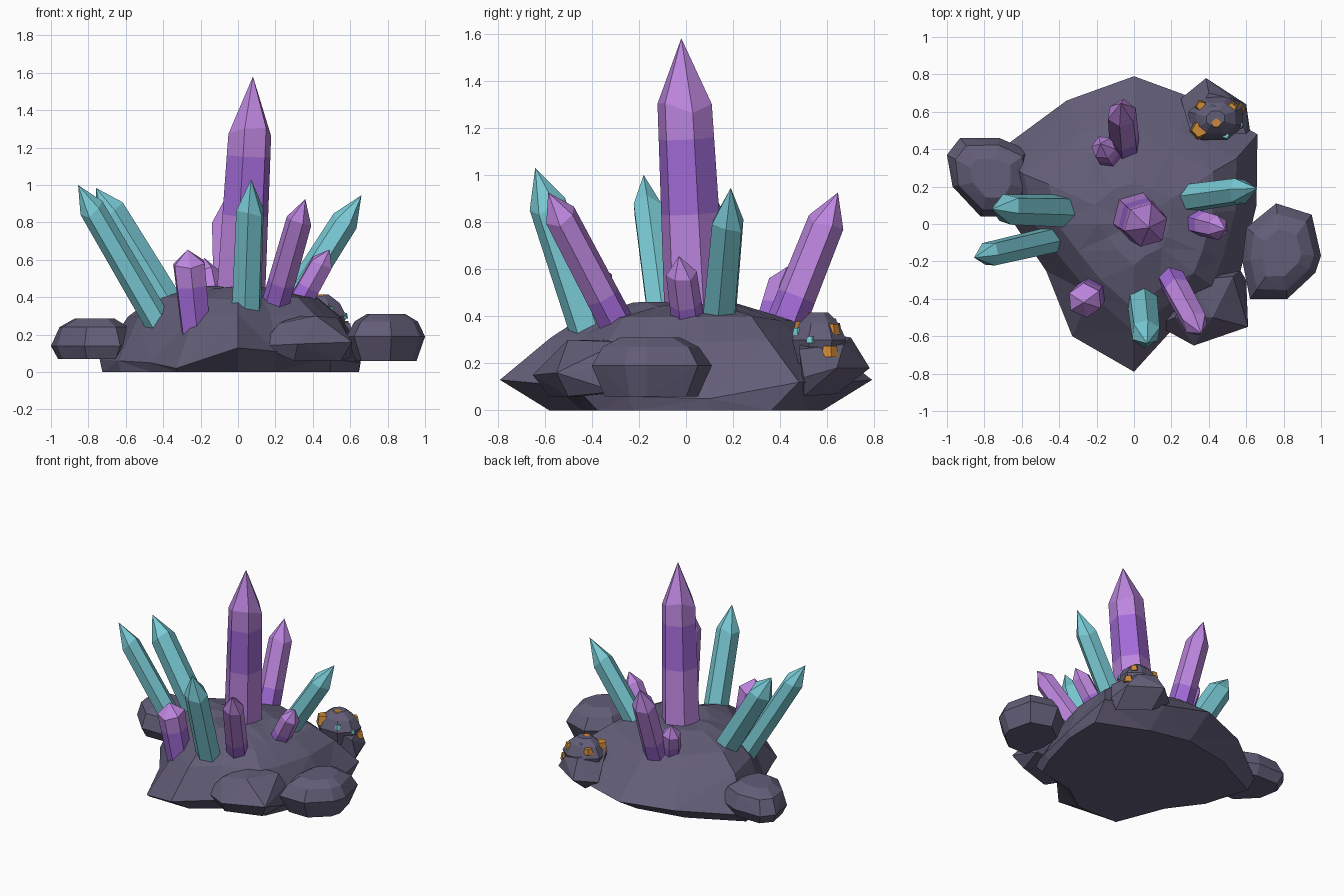
import bpy, bmesh, math, random
from mathutils import Vector, Quaternion

if "Cube" in bpy.data.objects:
    bpy.data.objects.remove(bpy.data.objects["Cube"])

random.seed(4)


def material(name, hexcode):
    rgb = [int(hexcode[i:i + 2], 16) / 255 for i in (0, 2, 4)]
    lin = [c / 12.92 if c < 0.04 else ((c + 0.055) / 1.055) ** 2.4 for c in rgb]
    m = bpy.data.materials.new(name)
    m.diffuse_color = (*lin, 1)
    m.use_nodes = True
    m.node_tree.nodes["Principled BSDF"].inputs["Base Color"].default_value = m.diffuse_color
    return m


ROCK = material("dark_rock", "625D77")
LILAC = material("light_purple", "BD86DF")
DEEP = material("deep_purple", "A26BD8")
TEAL = material("teal_crystal", "7ACBD6")
ORANGE = material("orange_ore", "CC8A38")


def make(name, bm, *mats):
    bmesh.ops.recalc_face_normals(bm, faces=bm.faces[:])
    me = bpy.data.meshes.new(name)
    bm.to_mesh(me)
    bm.free()
    for m in mats:
        me.materials.append(m)
    ob = bpy.data.objects.new(name, me)
    bpy.context.collection.objects.link(ob)
    return ob


def loft(bm, rings):
    for a, b in zip(rings, rings[1:]):
        n = len(a)
        for i in range(n):
            bm.faces.new((a[i], a[(i + 1) % n], b[(i + 1) % n], b[i]))


def base_rock():
    # x, y, rim height, swell of the upper slopes
    outline = [(0, .79, .13, 1), (.3, .68, .12, 1), (.66, .48, .12, 1), (.655, .1, .05, 1),
               (.57, -.25, .06, 1), (.5, -.45, .08, 1), (.2, -.57, .11, 1.05), (0, -.79, .13, 1),
               (-.33, -.6, .02, .85), (-.47, -.25, .05, 1), (-.64, 0, .06, 1),
               (-.74, .38, .07, .96), (-.36, .66, .11, 1)]
    # x scale, y scale, height of the upper rings
    levels = [(.83, .73, .30), (.64, .58, .39), (.3, .28, .45)]
    bm = bmesh.new()
    rings = [[bm.verts.new((x * .98, y * (1 - 2.05 * z), 0)) for x, y, z, s in outline],
             [bm.verts.new((x, y, z)) for x, y, z, s in outline]]
    for sx, sy, h in levels:
        rings.append([bm.verts.new((x * sx * s, y * sy * s, h + random.uniform(-.012, .012)))
                      for x, y, z, s in outline])
    loft(bm, rings)
    bm.faces.new(rings[0][::-1])
    top = bm.verts.new((0, 0, .46))
    for i in range(len(outline)):
        bm.faces.new((rings[-1][i], rings[-1][(i + 1) % len(outline)], top))
    bmesh.ops.triangulate(bm, faces=[f for f in bm.faces if len(f.verts) == 4])
    make("base_rock", bm, ROCK)


def hull(name, pts, mat):
    bm = bmesh.new()
    for p in pts:
        bm.verts.new(p)
    res = bmesh.ops.convex_hull(bm, input=bm.verts[:])
    junk = [v for v in res["geom_interior"] if isinstance(v, bmesh.types.BMVert)]
    bmesh.ops.delete(bm, geom=junk, context='VERTS')
    return make(name, bm, mat)


def boulder(name, centre, outline, levels):
    # hull of one plan outline repeated at several heights and scales
    cx, cy = centre
    pts = []
    for z, s in levels:
        for x, y in outline:
            k = s * random.uniform(.95, 1) if s < 1 else 1
            pts.append((cx + (x - cx) * k, cy + (y - cy) * k, z))
    hull(name, pts, ROCK)


def crystal(name, base, tip, radius, shoulder, mats, band=(0, 0), turn=.3, taper=.94):
    # six-sided prism with a pointed end; faces inside the band take the second colour
    base, tip = Vector(base), Vector(tip)
    axis = tip - base
    rot = axis.to_track_quat('Z', 'Y') @ Quaternion((0, 0, 1), turn)
    ts = sorted({-.14, *[b for b in band if b > 0], shoulder})
    bm = bmesh.new()
    rings = []
    for t in ts:
        r = radius * (1 + (taper - 1) * t / shoulder)
        # uneven cut height at the shoulder
        rings.append([bm.verts.new(base + axis * (t + (.025 * math.sin(i * 2.2) if t == shoulder else 0))
                      + rot @ Vector((r * math.cos(i * math.pi / 3), r * math.sin(i * math.pi / 3), 0)))
                      for i in range(6)])
    loft(bm, rings)
    bm.faces.new(rings[0][::-1])
    point = bm.verts.new(tip)
    for i in range(6):
        bm.faces.new((rings[-1][i], rings[-1][(i + 1) % 6], point))
    for f in bm.faces:
        t = (f.calc_center_median() - base).dot(axis) / axis.length_squared
        if len(mats) > 1 and band[0] < t < band[1]:
            f.material_index = 1
    make(name, bm, *mats)


base_rock()

# side boulders
boulder("left_boulder", (-.76, .24),
        [(-1, .37), (-.93, .46), (-.72, .46), (-.56, .39), (-.55, .18), (-.63, .04), (-.82, .04), (-.97, .2)],
        [(.07, .85), (.14, 1), (.24, .85), (.285, .5)])
boulder("right_boulder", (.79, -.16),
        [(.76, .11), (.6, -.02), (.58, -.2), (.62, -.4), (.82, -.4), (.97, -.26), (1, -.17), (.95, .05)],
        [(.06, .8), (.19, 1), (.27, .82), (.31, .5)])
hull("front_boulder", [(.12, -.54, .14), (.32, -.65, .15), (.61, -.55, .16), (.57, -.25, .2),
                       (.3, -.58, .06), (.55, -.5, .06), (.22, -.5, .26), (.42, -.5, .3),
                       (.53, -.28, .29), (.3, -.3, .3), (.3, -.3, .06), (.6, -.3, .08)], ROCK)
hull("back_boulder", [(.385, .78, .18), (.25, .67, .16), (.62, .5, .14), (.6, .64, .18), (.4, .7, .31),
                      (.53, .67, .28), (.3, .5, .34), (.6, .48, .26), (.38, .64, .07), (.58, .5, .06)], ROCK)

# ore lump with flush nuggets
boulder("ore_lump", (.435, .565),
        [(.3, .5), (.36, .45), (.5, .45), (.58, .52), (.58, .62), (.5, .68), (.38, .68), (.29, .6)],
        [(.2, .8), (.3, 1), (.37, .75), (.415, .35)])
nuggets = [(.35, .505, .345, .055, ORANGE), (.44, .54, .395, .034, ORANGE), (.52, .62, .345, .036, ORANGE),
           (.56, .61, .25, .04, ORANGE), (.36, .63, .35, .035, ORANGE),
           (.49, .475, .335, .024, TEAL), (.42, .62, .375, .024, TEAL), (.565, .53, .3, .024, TEAL)]
for i, (x, y, z, r, mat) in enumerate(nuggets):
    spin = random.uniform(0, 1.5)
    hull(f"nugget_{i}", [(x + r * q * math.cos(spin + a * 1.257), y + r * q * math.sin(spin + a * 1.257), z + h * r)
                         for q, h in ((1, -.6), (.75, .6)) for a in range(5)], mat)

# purple crystals
P = (LILAC, DEEP)
crystal("main_crystal", (.015, .04, .4), (.08, -.02, 1.58), .135, .76, P, (.37, .64), .5, .88)
crystal("purple_front_left", (-.225, -.36, .22), (-.27, -.42, .655), .085, .82, P, (0, .55), .2, 1.1)
crystal("purple_front_right", (.21, -.31, .4), (.36, -.585, .925), .075, .8, P, (0, .16))
crystal("purple_right", (.33, .01, .37), (.49, -.03, .655), .07, .74, P, (0, .3))
crystal("purple_back", (-.05, .42, .36), (-.07, .645, .925), .085, .76, P, (0, .22))
crystal("purple_back_small", (-.13, .36, .36), (-.18, .43, .61), .07, .7, P, (0, .35))

# teal crystals
T = (TEAL,)
crystal("teal_front", (.045, -.41, .34), (.07, -.64, 1.03), .085, .76, T)
crystal("teal_left_outer", (-.465, -.09, .33), (-.855, -.18, 1.0), .073, .8, T)
crystal("teal_left_inner", (-.39, .07, .38), (-.76, .08, .985), .09, .78, T)
crystal("teal_right", (.3, .14, .38), (.66, .19, .945), .078, .74, T)
